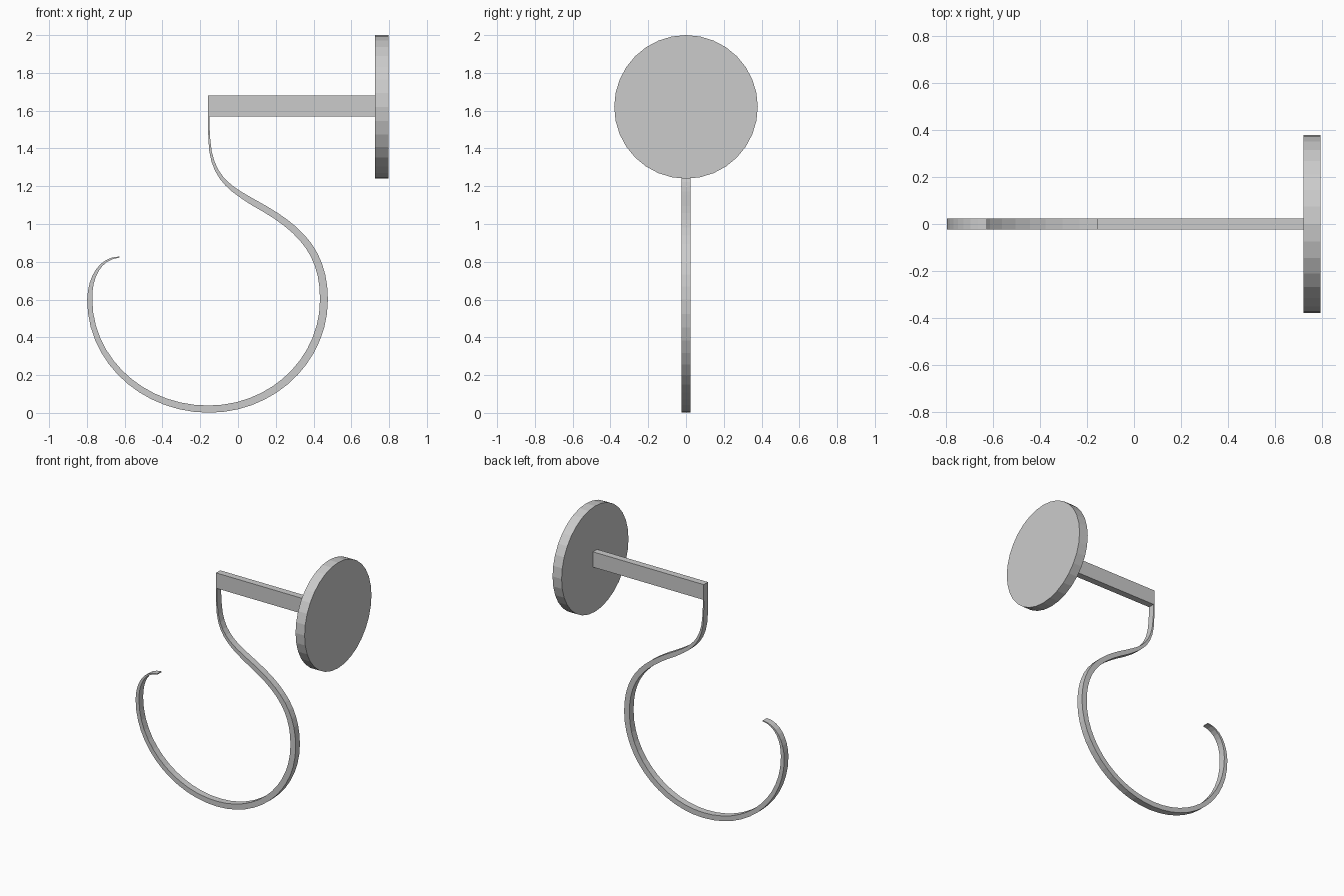
import bpy, bmesh, math
from mathutils import Vector
from mathutils.geometry import interpolate_bezier

if "Cube" in bpy.data.objects:
    bpy.data.objects.remove(bpy.data.objects["Cube"])

HALF_DEPTH = 0.024


def make_object(name, bm):
    bmesh.ops.recalc_face_normals(bm, faces=bm.faces[:])
    me = bpy.data.meshes.new(name)
    bm.to_mesh(me)
    bm.free()
    ob = bpy.data.objects.new(name, me)
    bpy.context.collection.objects.link(ob)
    return ob


# Round wall plate, axis along x
bpy.ops.mesh.primitive_cylinder_add(vertices=32, radius=0.38, depth=0.072,
                                    location=(0.76, 0, 1.62),
                                    rotation=(0, math.pi / 2, 0))
bpy.context.object.name = "wall_plate"

# Straight bracket arm
bm = bmesh.new()
bmesh.ops.create_cube(bm, size=1)
for v in bm.verts:
    v.co = Vector((0.285 + v.co.x * 0.886, v.co.y * 2 * HALF_DEPTH, 1.625 + v.co.z * 0.11))
make_object("bracket_arm", bm)

# Hook centre line: bezier segments in x,z with start and end thickness
K = 0.5523
segments = [
    ((-.155, 1.57), (-.155, 1.53), (-.154, 1.49), (-.152, 1.45), .006, .010, 4),
    ((-.152, 1.45), (-.145, 1.24), (-.03, 1.183), (.08, 1.115), .010, .034, 10),
    ((.08, 1.115), (.32, .985), (.455, .86), (.455, .60), .034, .042, 12),
    ((.455, .60), (.455, .60 - .58 * K), (-.155 + .61 * K, .02), (-.155, .02), .042, .038, 14),
    ((-.155, .02), (-.155 - .63 * K, .02), (-.785, .60 - .58 * K), (-.785, .60), .038, .027, 14),
    ((-.785, .60), (-.785, .72), (-.73, .82), (-.627, .825), .027, .006, 9),
]
path = []
for a, h1, h2, b, t0, t1, n in segments:
    pts = interpolate_bezier(*[Vector((p[0], 0, p[1])) for p in (a, h1, h2, b)], n)
    start = 1 if path else 0
    path += [(pts[i], t0 + (t1 - t0) * i / (n - 1)) for i in range(start, n)]

# Tapered rectangular strip swept along the hook line
bm = bmesh.new()
rings = []
for i, (p, t) in enumerate(path):
    tangent = (path[min(i + 1, len(path) - 1)][0] - path[max(i - 1, 0)][0]).normalized()
    side = Vector((-tangent.z, 0, tangent.x)) * t / 2
    depth = Vector((0, HALF_DEPTH, 0))
    rings.append([bm.verts.new(p + o) for o in
                  (side + depth, side - depth, -side - depth, -side + depth)])
for r, s in zip(rings, rings[1:]):
    for k in range(4):
        bm.faces.new((r[k], r[(k + 1) % 4], s[(k + 1) % 4], s[k]))
bm.faces.new(rings[0])
bm.faces.new(rings[-1])
make_object("curved_hook", bm)
